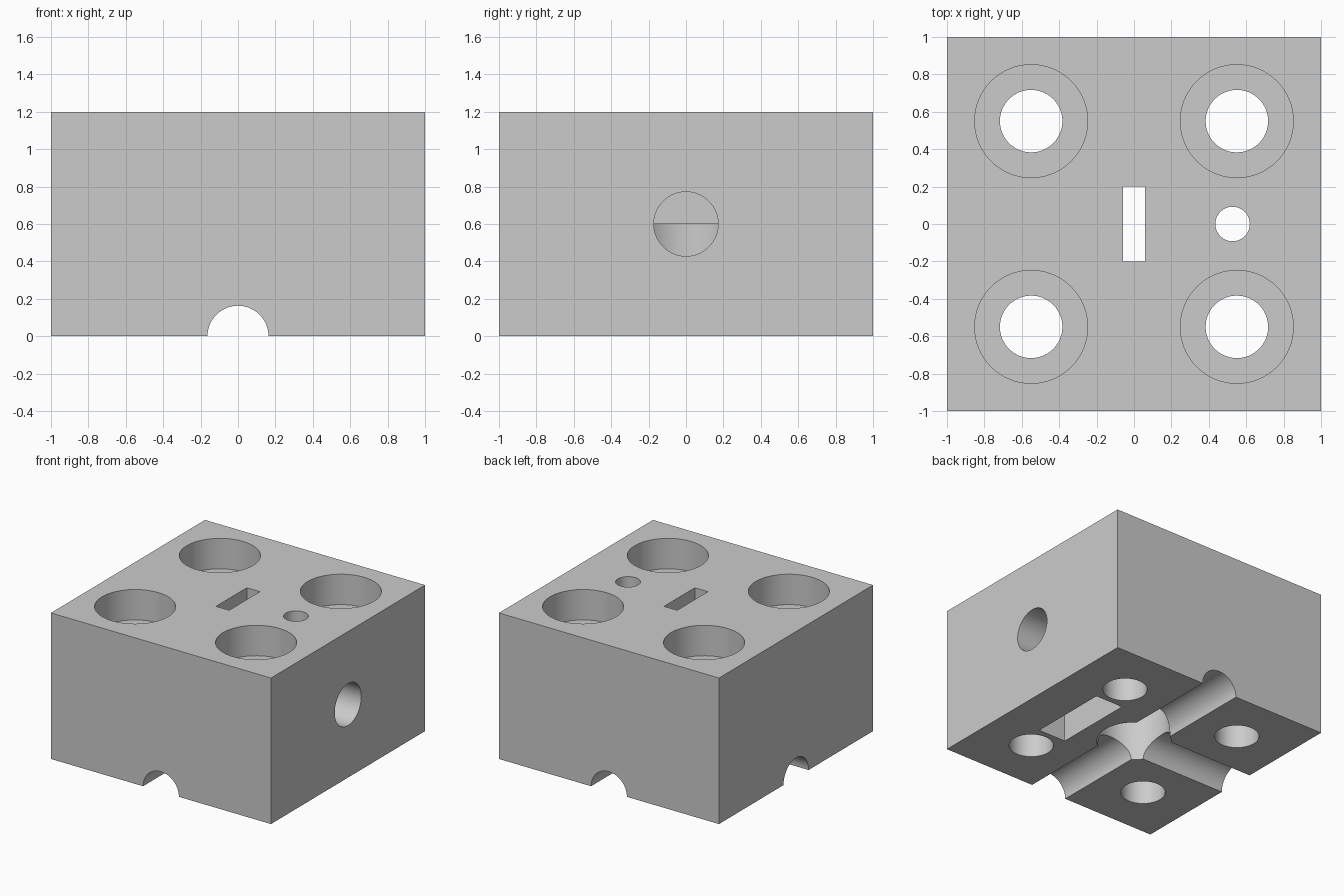
import bpy
import math

if "Cube" in bpy.data.objects:
    bpy.data.objects.remove(bpy.data.objects["Cube"], do_unlink=True)

HEIGHT = 1.2
grey = bpy.data.materials.new("plain_grey")
grey.use_nodes = True
colour = (0.6, 0.6, 0.6, 1)
grey.diffuse_color = colour
grey.node_tree.nodes["Principled BSDF"].inputs["Base Color"].default_value = colour


def box(name, x, y, z):
    """Box from (low, high) ranges on each axis."""
    bpy.ops.mesh.primitive_cube_add(size=1, location=[sum(r) / 2 for r in (x, y, z)])
    ob = bpy.context.object
    ob.name = name
    ob.scale = [r[1] - r[0] for r in (x, y, z)]
    bpy.ops.object.transform_apply(location=True, rotation=True, scale=True)
    return ob


def rod(name, axis, radius, low, high, centre):
    """Cylinder along an axis from low to high; centre gives the other two coordinates."""
    loc = list(centre)
    loc.insert("xyz".index(axis), (low + high) / 2)
    turn = {"x": (0, math.pi / 2, 0), "y": (math.pi / 2, 0, 0), "z": (0, 0, 0)}[axis]
    bpy.ops.mesh.primitive_cylinder_add(vertices=64, radius=radius, depth=high - low,
                                        location=loc, rotation=turn)
    ob = bpy.context.object
    ob.name = name
    bpy.ops.object.transform_apply(location=True, rotation=True, scale=True)
    return ob


block = box("mounting_block", (-1, 1), (-1, 1), (0, HEIGHT))
cutters = []

# Counterbored bolt holes in the four corners
for x in (-0.55, 0.55):
    for y in (-0.55, 0.55):
        cutters.append(rod("bolt_hole", "z", 0.167, -0.1, 1.3, (x, y)))
        cutters.append(rod("counterbore", "z", 0.302, HEIGHT - 0.25, 1.3, (x, y)))

# Central socket from below, with a slot through the top
cutters.append(rod("central_socket", "z", 0.28, -0.1, 0.6, (0, 0)))
cutters.append(box("top_slot", (-0.06, 0.06), (-0.2, 0.2), (0.5, 1.3)))

# Half-round grooves under the block
cutters.append(rod("long_groove", "y", 0.163, -1.1, 1.1, (0, 0)))
cutters.append(rod("side_groove", "x", 0.163, -1.1, 0, (0, 0)))

# Side screw hole with its nut pocket and release hole
cutters.append(rod("side_screw_hole", "x", 0.172, 0, 1.1, (0, 0.6)))
cutters.append(box("nut_pocket", (0.4, 0.65), (-0.335, 0.335), (-0.1, 0.93)))
cutters.append(rod("release_hole", "z", 0.092, 0.8, 1.3, (0.527, 0)))

# Cut everything out of the block
for cutter in cutters:
    cutter.hide_render = True
    bpy.ops.object.select_all(action="DESELECT")
    block.select_set(True)
    bpy.context.view_layer.objects.active = block
    cut = block.modifiers.new(cutter.name, "BOOLEAN")
    cut.operation = "DIFFERENCE"
    cut.solver = "EXACT"
    cut.object = cutter
    bpy.ops.object.modifier_apply(modifier=cut.name)
    bpy.data.objects.remove(cutter, do_unlink=True)

# Single colour, round walls smooth and edges sharp
block.data.materials.clear()
block.data.materials.append(grey)
bpy.ops.object.shade_smooth_by_angle(angle=math.radians(30))
